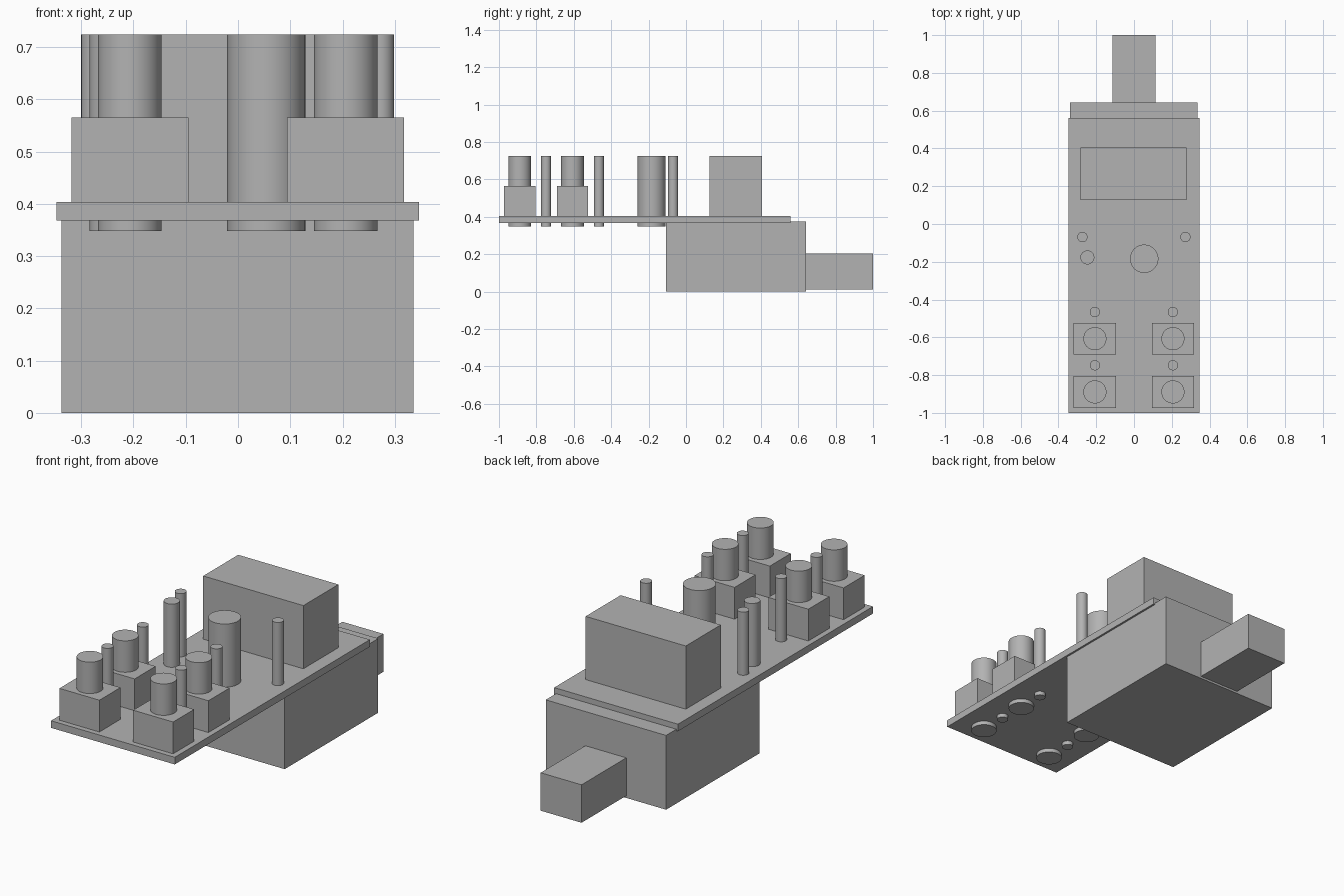
import bpy
import bmesh
from math import radians
from mathutils import Matrix, Vector

default_cube = bpy.data.objects.get("Cube")
if default_cube:
    bpy.data.objects.remove(default_cube, do_unlink=True)

GREY = (0.45, 0.45, 0.45, 1.0)
grey = bpy.data.materials.new("plain_grey")
grey.use_nodes = True
grey.diffuse_color = GREY
grey.node_tree.nodes["Principled BSDF"].inputs["Base Color"].default_value = GREY


def add_object(name, bm):
    mesh = bpy.data.meshes.new(name)
    bm.to_mesh(mesh)
    bm.free()
    mesh.materials.append(grey)
    obj = bpy.data.objects.new(name, mesh)
    bpy.context.collection.objects.link(obj)
    return obj


def box(name, low, high):
    low, high = Vector(low), Vector(high)
    bm = bmesh.new()
    place = Matrix.Translation((low + high) / 2) @ Matrix.Diagonal((high - low).to_4d())
    place[3][3] = 1.0
    bmesh.ops.create_cube(bm, size=1.0, matrix=place)
    return add_object(name, bm)


def peg(name, x, y, radius, bottom, top):
    bm = bmesh.new()
    bmesh.ops.create_cone(bm, cap_ends=True, segments=48, radius1=radius, radius2=radius,
                          depth=top - bottom,
                          matrix=Matrix.Translation((x, y, (bottom + top) / 2)))
    obj = add_object(name, bm)
    bpy.ops.object.select_all(action="DESELECT")
    obj.select_set(True)
    bpy.context.view_layer.objects.active = obj
    bpy.ops.object.shade_smooth_by_angle(angle=radians(30))
    return obj


DECK = 0.404    # upper face of the board
TOP = 0.724     # shared height of everything on the board
UNDER = 0.348   # pegs that pass through the board end here

# Main body
box("circuit_board", (-0.347, -1.0, 0.368), (0.346, 0.56, DECK))
box("lower_housing", (-0.338, -0.106, 0.0), (0.336, 0.642, 0.376))
box("rear_plug", (-0.115, 0.642, 0.011), (0.114, 1.0, 0.203))
box("display_block", (-0.283, 0.126, DECK), (0.278, 0.406, TOP))

# Knob and indicator pegs
peg("large_knob", 0.054, -0.184, 0.075, UNDER, TOP)
peg("side_peg", -0.247, -0.177, 0.037, UNDER, TOP)

for side, x in (("right", -0.273), ("left", 0.272)):
    peg(side + "_display_peg", x, -0.069, 0.027, DECK, TOP)

# Four buttons, each with a small indicator behind it
for side, x in (("right", -0.207), ("left", 0.206)):
    for row, y in (("front", -0.889), ("rear", -0.607)):
        name = f"{row}_{side}_button"
        box(name + "_base", (x - 0.112, y - 0.084, DECK), (x + 0.112, y + 0.084, 0.565))
        peg(name + "_cap", x, y, 0.061, UNDER, TOP)
        peg(name + "_indicator", x, y + 0.141, 0.027, UNDER, TOP)
